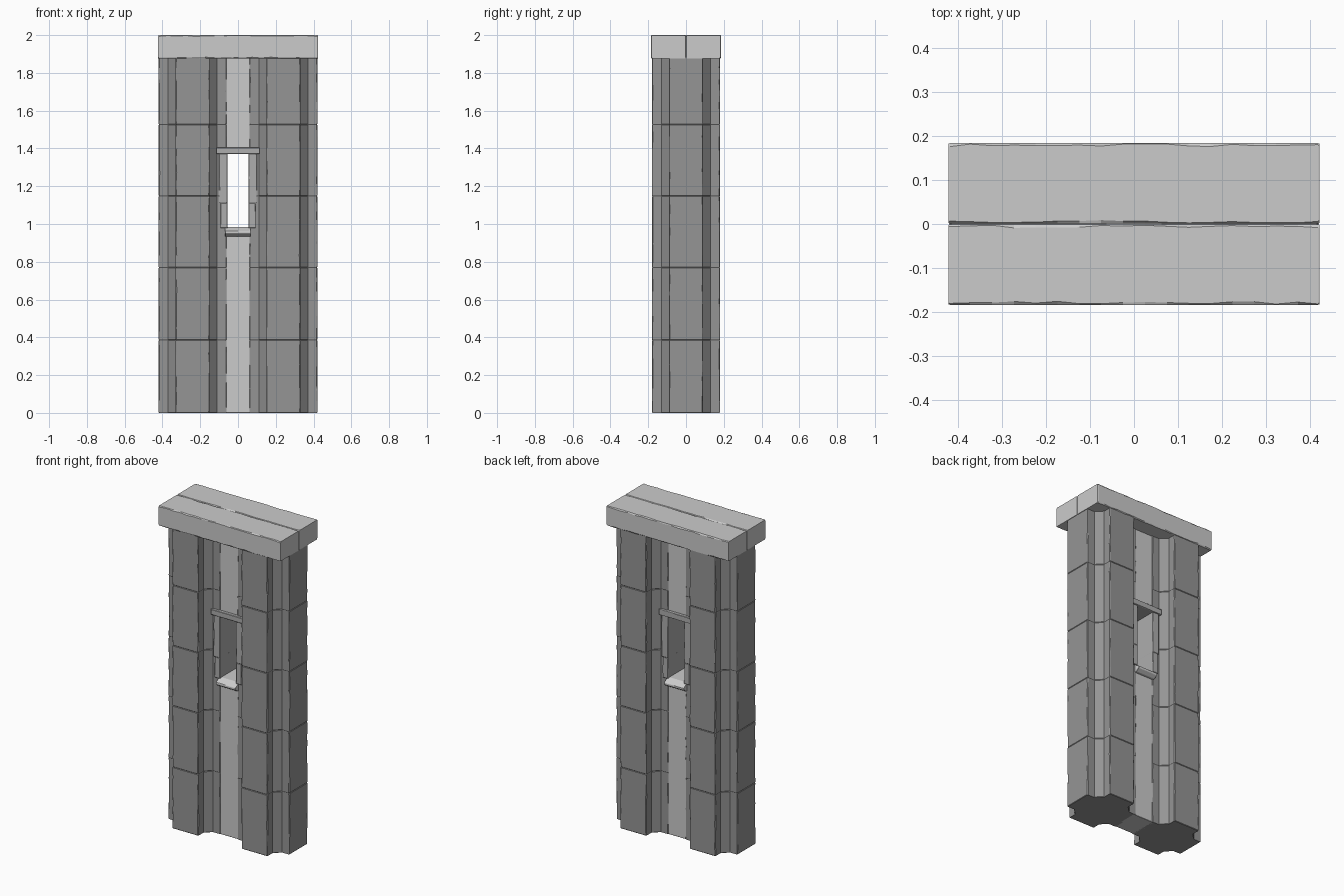
import bpy, bmesh, random
from mathutils import Vector

random.seed(4)
if "Cube" in bpy.data.objects:
    bpy.data.objects.remove(bpy.data.objects["Cube"], do_unlink=True)


def make_material(name, value):
    mat = bpy.data.materials.new(name)
    mat.use_nodes = True
    colour = (value, value, value, 1)
    mat.diffuse_color = colour
    bsdf = mat.node_tree.nodes["Principled BSDF"]
    bsdf.inputs["Base Color"].default_value = colour
    bsdf.inputs["Roughness"].default_value = 0.9
    return mat


pale_stone = make_material("pale stone", 0.6)
grey_stone = make_material("grey stone", 0.3)
trim_stone = make_material("trim stone", 0.42)


def worn_ring(profile, wear):
    """Cut each convex corner by a random amount, keeping the faces flat."""
    ring = []
    for i, p in enumerate(profile):
        back = profile[i - 1] - p
        ahead = profile[(i + 1) % len(profile)] - p
        if back.cross(ahead) < 0:
            for side in (back, ahead):
                ring.append(p + side.normalized() * wear * random.uniform(0.2, 1))
        else:
            ring.append(p)
    return ring


def worn_block(name, profile, start, end, mat, axis="z", wear=0.006, step=0.06):
    """Extrude a counter-clockwise profile along an axis with chipped edges."""
    profile = [Vector(p) for p in profile]
    centre = sum(profile, Vector((0, 0))) / len(profile)
    lip = wear * 0.5
    count = max(2, round((end - start) / step))
    inner = [start + (end - start) * k / count for k in range(1, count)]
    stations = [start, start + lip] + inner + [end - lip, end]
    bm = bmesh.new()
    rings = []
    for t in stations:
        shrink = 0.985 if t in (start, end) else 1
        verts = []
        for p in worn_ring(profile, wear):
            q = centre + (p - centre) * shrink
            verts.append(bm.verts.new((q.x, q.y, t) if axis == "z" else (t, q.x, q.y)))
        rings.append(verts)
    for low, high in zip(rings, rings[1:]):
        for i in range(len(low)):
            j = (i + 1) % len(low)
            bm.faces.new((low[i], low[j], high[j], high[i]))
    bm.faces.new(rings[0][::-1])
    bm.faces.new(rings[-1])
    bmesh.ops.recalc_face_normals(bm, faces=bm.faces)
    mesh = bpy.data.meshes.new(name)
    bm.to_mesh(mesh)
    bm.free()
    mesh.materials.append(mat)
    obj = bpy.data.objects.new(name, mesh)
    bpy.context.collection.objects.link(obj)
    return obj


def rectangle(x0, x1, y0, y1):
    return [(x0, y0), (x1, y0), (x1, y1), (x0, y1)]


def pillar_profile(cx):
    """Square pier with a stepped, chamfered notch in every corner."""
    quarter = [(0.18, 0.09), (0.13, 0.09), (0.09, 0.13), (0.09, 0.18)]
    points = []
    for turn in range(4):
        points += [(cx + x, y) for x, y in quarter]
        quarter = [(-y, x) for x, y in quarter]
    return points


# Twin piers of stacked courses
courses = [0, 0.385, 0.77, 1.148, 1.527, 1.885]
for side, cx in (("left", 0.24), ("right", -0.24)):
    for k, (z0, z1) in enumerate(zip(courses, courses[1:])):
        worn_block(f"{side}_pier_course_{k + 1}", pillar_profile(cx),
                   z0, z1, grey_stone)

# Infill wall below and above the window
for name, z0, z1 in (("lower_infill", 0, 0.95), ("upper_infill", 1.39, 1.885)):
    worn_block(name, rectangle(-0.075, 0.075, -0.086, 0.086), z0, z1, pale_stone,
               wear=0.003)

# Capping slabs, front and back
for name, y0, y1 in (("front_cap_slab", -0.184, -0.001), ("back_cap_slab", 0.001, 0.184)):
    worn_block(name, rectangle(y0, y1, 1.876, 2), -0.423, 0.423, pale_stone,
               axis="x", wear=0.008, step=0.05)

# Window jambs, two blocks each side
for side, s in (("left", 1), ("right", -1)):
    for part, z0, z1, outer in (("lower", 0.98, 1.11, 0.093), ("upper", 1.11, 1.375, 0.1)):
        xs = sorted((s * 0.056, s * outer))
        worn_block(f"{side}_{part}_jamb", rectangle(*xs, -0.1, 0.1), z0, z1,
                   trim_stone, wear=0.004)

# Lintel and sloping sill
worn_block("window_lintel", rectangle(-0.107, 0.107, 1.37, 1.405), -0.115, 0.115,
           trim_stone, axis="x", wear=0.004)
sill = [(-0.1, 0.935), (0.1, 0.935), (0.122, 0.95), (0.122, 0.963),
        (0.085, 0.985), (-0.085, 0.985), (-0.122, 0.963), (-0.122, 0.95)]
worn_block("window_sill", sill, -0.069, 0.067, pale_stone, axis="x", wear=0.003)
